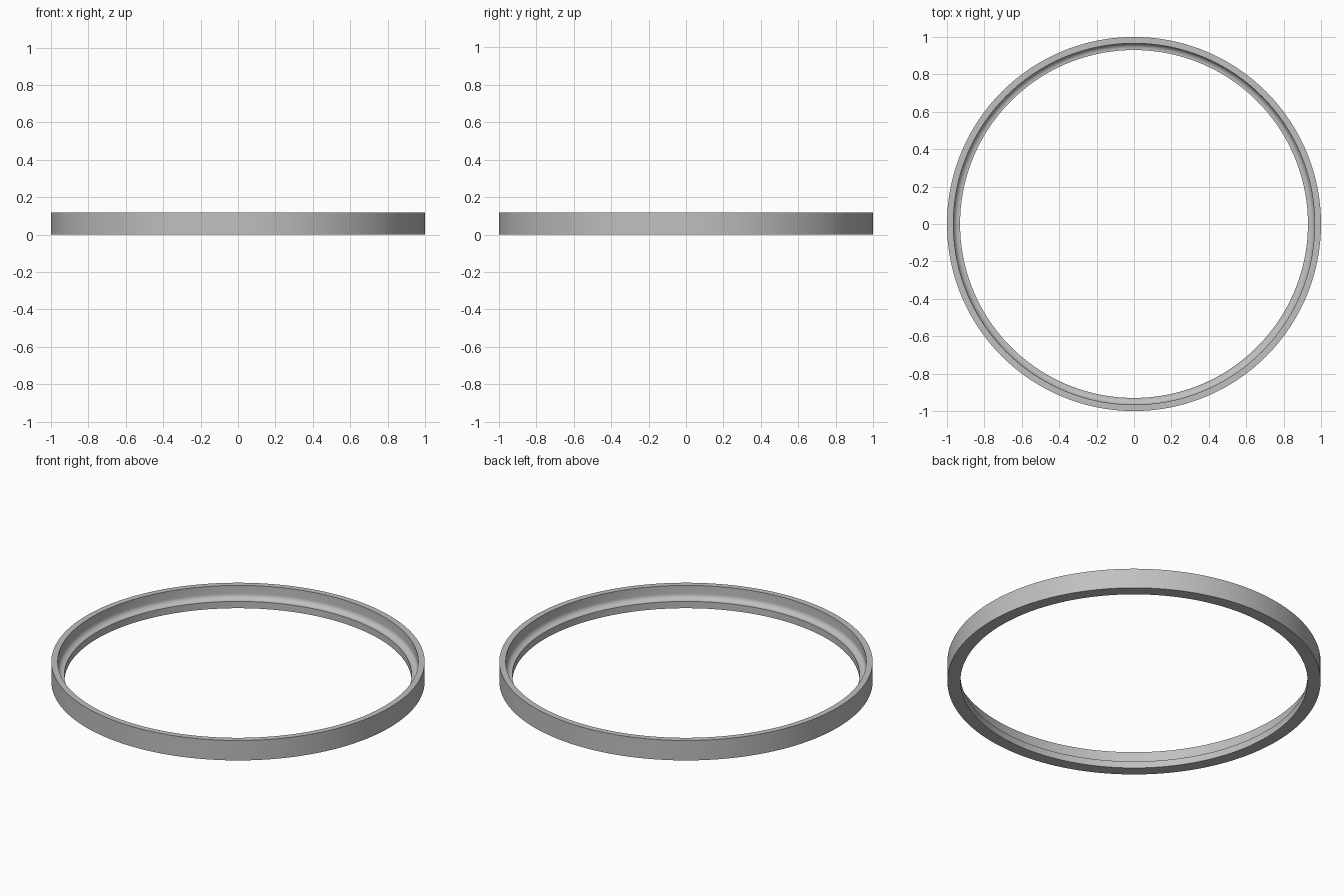
import bpy, bmesh
from math import pi, sin, cos
from mathutils import Matrix

cube = bpy.data.objects.get("Cube")
if cube:
    bpy.data.objects.remove(cube)

HEIGHT, OUTER, WALL, INNER = 0.118, 1.0, 0.966, 0.93
FLANGE, FILLET, STEPS, SEGMENTS = 0.04, 0.03, 8, 192

# Plain grey material
grey = bpy.data.materials.new("light_grey")
grey.use_nodes = True
color = (0.53, 0.53, 0.53, 1)
grey.diffuse_color = color
grey.node_tree.nodes["Principled BSDF"].inputs["Base Color"].default_value = color

# Ring cross-section: outer wall, flat rim, inner wall, concave fillet, flange lip
profile = [(INNER, 0), (OUTER, 0), (OUTER, HEIGHT), (WALL, HEIGHT)]
for i in range(STEPS + 1):
    a = pi / 2 * i / STEPS
    profile.append((WALL - FILLET + FILLET * cos(a), FLANGE + FILLET - FILLET * sin(a)))
profile.append((INNER, FLANGE))

# Revolve the cross-section into a closed ring
bm = bmesh.new()
verts = [bm.verts.new((r, 0, z)) for r, z in profile]
edges = [bm.edges.new((v, verts[i - 1])) for i, v in enumerate(verts)]
bmesh.ops.spin(bm, geom=verts + edges, cent=(0, 0, 0), axis=(0, 0, 1),
               angle=2 * pi, steps=SEGMENTS, use_merge=True)
bmesh.ops.remove_doubles(bm, verts=bm.verts, dist=0.0001)
bmesh.ops.recalc_face_normals(bm, faces=bm.faces)
mesh = bpy.data.meshes.new("flanged_ring")
bm.to_mesh(mesh)
bm.free()
mesh.materials.append(grey)

ring = bpy.data.objects.new("flanged_ring", mesh)
bpy.context.collection.objects.link(ring)
bpy.context.view_layer.objects.active = ring
ring.select_set(True)
bpy.ops.object.shade_smooth_by_angle(angle=pi / 6)
